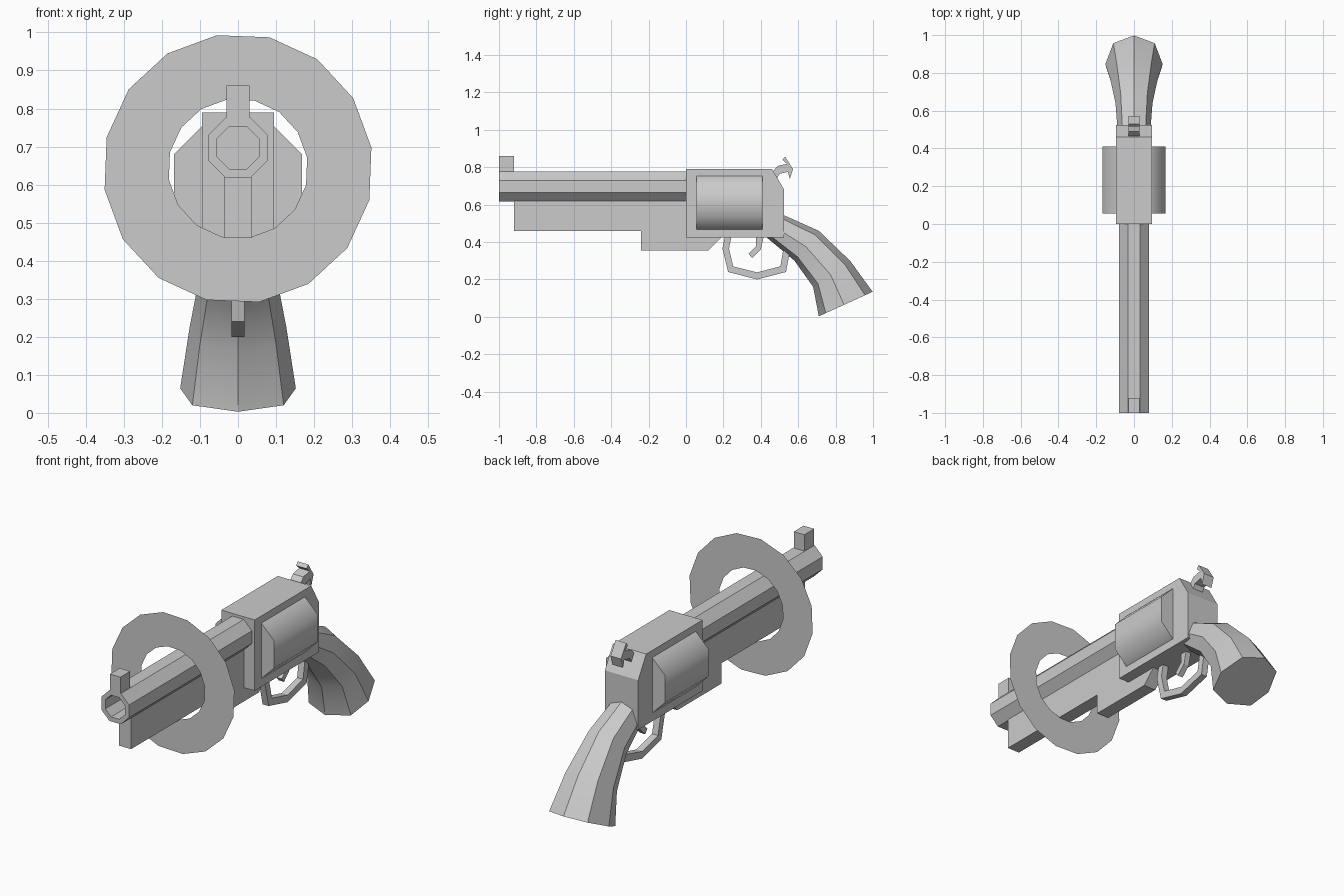
import bpy, bmesh, math
from mathutils import Vector

cube = bpy.data.objects.get("Cube")
if cube:
    bpy.data.objects.remove(cube, do_unlink=True)

steel = bpy.data.materials.new("plain grey")
steel.use_nodes = True
grey = (0.6, 0.6, 0.6, 1)
steel.diffuse_color = grey
steel.node_tree.nodes["Principled BSDF"].inputs["Base Color"].default_value = grey


def finish(name, bm, angle=None, recalc=True):
    """Turn a bmesh into a named object, optionally smooth below an angle."""
    if recalc:
        bmesh.ops.recalc_face_normals(bm, faces=bm.faces)
    mesh = bpy.data.meshes.new(name)
    bm.to_mesh(mesh)
    bm.free()
    mesh.materials.append(steel)
    obj = bpy.data.objects.new(name, mesh)
    bpy.context.collection.objects.link(obj)
    if angle:
        bpy.ops.object.select_all(action='DESELECT')
        obj.select_set(True)
        bpy.context.view_layer.objects.active = obj
        bpy.ops.object.shade_smooth_by_angle(angle=math.radians(angle))
    return obj


def plate(name, half_width, outline):
    """Extrude a side outline of (y, z) points across x."""
    bm = bmesh.new()
    face = bm.faces.new([bm.verts.new((-half_width, y, z)) for y, z in outline])
    new = bmesh.ops.extrude_face_region(bm, geom=[face])["geom"]
    verts = [g for g in new if isinstance(g, bmesh.types.BMVert)]
    bmesh.ops.translate(bm, verts=verts, vec=(2 * half_width, 0, 0))
    return finish(name, bm)


def box(name, half_width, y0, y1, z0, z1):
    return plate(name, half_width, [(y0, z0), (y1, z0), (y1, z1), (y0, z1)])


def loft(name, rings, angle=None, caps=True):
    """Bridge equal rings of points, closing both ends."""
    bm = bmesh.new()
    loops = [[bm.verts.new(p) for p in ring] for ring in rings]
    count = len(loops[0])
    for a, b in zip(loops, loops[1:]):
        for i in range(count):
            j = (i + 1) % count
            bm.faces.new((a[i], a[j], b[j], b[i]))
    if caps:
        bm.faces.new(loops[0])
        bm.faces.new(loops[-1])
    return finish(name, bm, angle)


def circle(sides, radius, y, z, turn):
    step = 2 * math.pi / sides
    return [(radius * math.cos(turn + i * step), y, z + radius * math.sin(turn + i * step))
            for i in range(sides)]


def octagon(apothem, y, z):
    return circle(8, apothem / math.cos(math.pi / 8), y, z, math.pi / 8)


# Octagonal barrel with a hollow bore
BARREL_Z = 0.697
loft("barrel", [octagon(0.079, 0.04, BARREL_Z), octagon(0.079, -1, BARREL_Z),
                octagon(0.056, -1, BARREL_Z), octagon(0.056, -0.8, BARREL_Z)])
box("front_sight", 0.03, -1, -0.92, 0.77, 0.86)

# Lugs below the barrel
box("ejector_housing", 0.035, -0.92, 0.03, 0.46, 0.64)
plate("lower_lug", 0.035, [(-0.24, 0.46), (-0.24, 0.355), (0.12, 0.355), (0.19, 0.425), (0.19, 0.46)])

# Frame and drum
plate("frame", 0.095, [(0, 0.425), (0.525, 0.425), (0.525, 0.68), (0.46, 0.79), (0, 0.79)])
loft("drum", [octagon(0.168, 0.055, 0.61), octagon(0.168, 0.41, 0.61)], angle=50)

# Trigger, its guard and the hammer
guard = [(0.21, 0.44), (0.195, 0.365), (0.225, 0.24), (0.38, 0.2), (0.535, 0.24), (0.555, 0.35),
         (0.52, 0.36), (0.505, 0.27), (0.38, 0.238), (0.252, 0.27), (0.23, 0.365), (0.245, 0.44)]
plate("trigger_guard", 0.017, guard)
plate("trigger", 0.015, [(0.375, 0.44), (0.375, 0.378), (0.335, 0.337), (0.353, 0.315),
                         (0.4, 0.36), (0.418, 0.44)])
plate("hammer", 0.03, [(0.44, 0.75), (0.49, 0.807), (0.54, 0.818), (0.515, 0.84), (0.53, 0.856),
                       (0.572, 0.79), (0.555, 0.738), (0.545, 0.775), (0.5, 0.765), (0.48, 0.73)])

# Curved grip: each station has a front point, a rear point and a half width
stations = [((0.425, 0.43), (0.52, 0.545), 0.085), ((0.58, 0.3), (0.71, 0.46), 0.098),
            ((0.68, 0.16), (0.877, 0.3), 0.127), ((0.71, 0.003), (0.998, 0.134), 0.152)]
half = [(0.79, 0.13), (1, 0.47), (0.72, 0.86)]
section = [(0, 0)] + half + [(0, 1)] + [(-w, t) for w, t in reversed(half)]
rings = []
for front, rear, width in stations:
    ring = []
    for w, t in section:
        y, z = Vector(front).lerp(Vector(rear), t)
        ring.append((w * width, y, z))
    rings.append(ring)
loft("grip", rings, angle=30)

# Flat ring around the barrel
turn = math.radians(9)
loft("flat_ring", [circle(16, 0.355, -0.53, 0.642, turn), circle(16, 0.184, -0.53, 0.642, turn)],
     caps=False)
